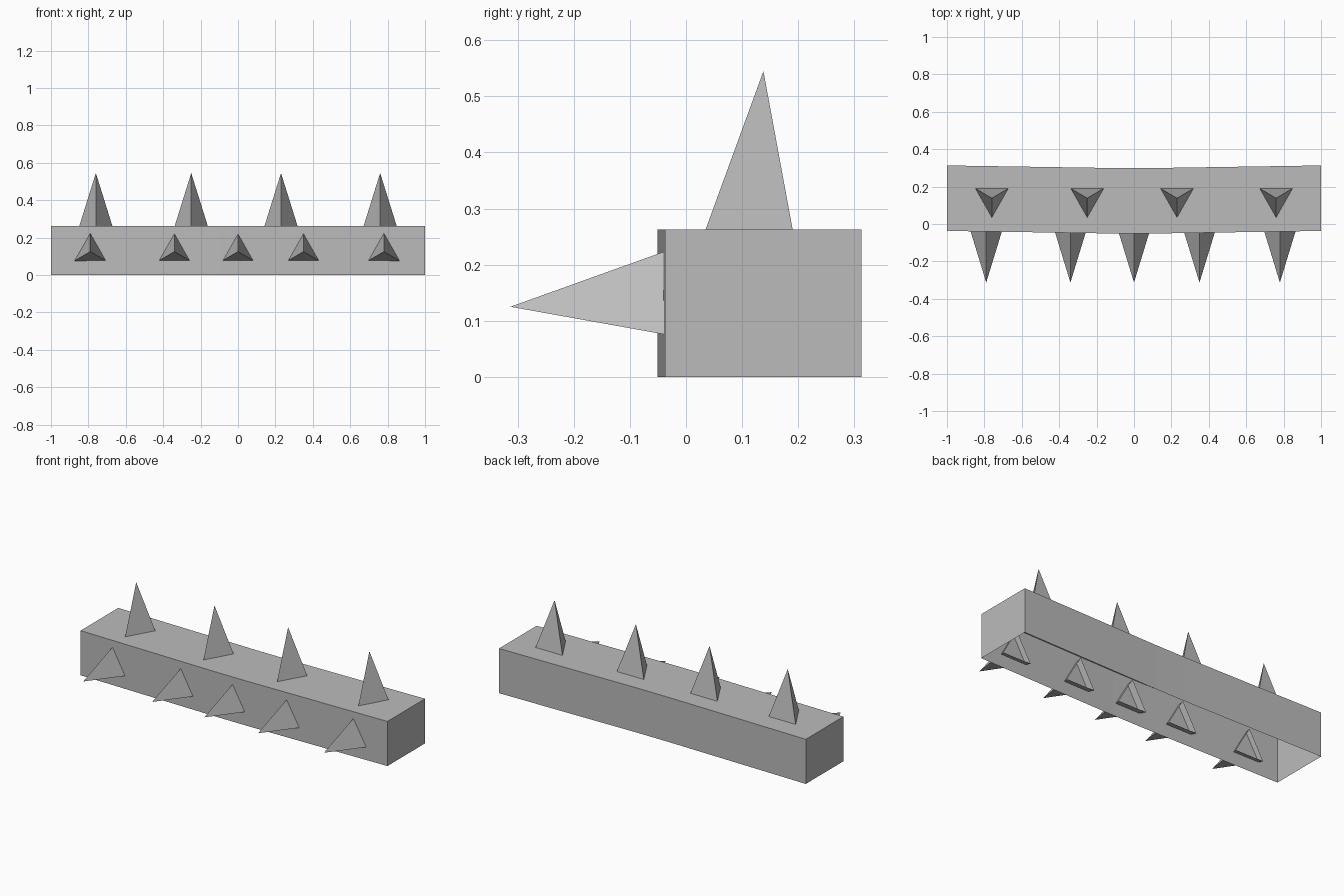
import bpy

cube = bpy.data.objects.get("Cube")
if cube:
    bpy.data.objects.remove(cube, do_unlink=True)

grey = bpy.data.materials.new("stone grey")
grey.use_nodes = True
tone = (0.5, 0.5, 0.5, 1)
grey.diffuse_color = tone
grey.node_tree.nodes["Principled BSDF"].inputs["Base Color"].default_value = tone


def add_mesh(name, verts, faces):
    mesh = bpy.data.meshes.new(name)
    mesh.from_pydata(verts, [], faces)
    mesh.materials.append(grey)
    obj = bpy.data.objects.new(name, mesh)
    bpy.context.collection.objects.link(obj)
    return obj


def add_spike(name, base, tip):
    # three-sided spike with an open base
    return add_mesh(name, base + [tip], [(0, 1, 3), (1, 2, 3), (2, 0, 3)])


# Hollow beam, slightly bowed towards the front, open underneath
HEIGHT = 0.263
stations = [(-1, 0), (-0.1, -0.014), (0.1, -0.014), (1, 0)]
verts = []
for x, bow in stations:
    front, back = -0.037 + bow, 0.313 + bow
    verts += [(x, front, 0), (x, front, HEIGHT), (x, back, HEIGHT), (x, back, 0)]
faces = [(0, 1, 2, 3), (15, 14, 13, 12)]
for s in range(len(stations) - 1):
    a, b = 4 * s, 4 * s + 4
    for k in range(3):
        faces.append((a + k, b + k, b + k + 1, a + k + 1))
add_mesh("beam", verts, faces)

# Upright spikes along the top
for i, x in enumerate((-0.76, -0.25, 0.23, 0.76)):
    base = [(x, 0.035, HEIGHT), (x + 0.088, 0.19, HEIGHT), (x - 0.088, 0.19, HEIGHT)]
    add_spike(f"top_spike_{i + 1}", base, (x, 0.138, 0.545))

# Forward spikes, rooted a little way through the front wall
ROOT = -0.012
for i, x in enumerate((-0.79, -0.34, 0, 0.35, 0.78)):
    base = [(x - 0.092, ROOT, 0.071), (x + 0.092, ROOT, 0.071), (x, ROOT, 0.233)]
    add_spike(f"front_spike_{i + 1}", base, (x, -0.313, 0.125))
